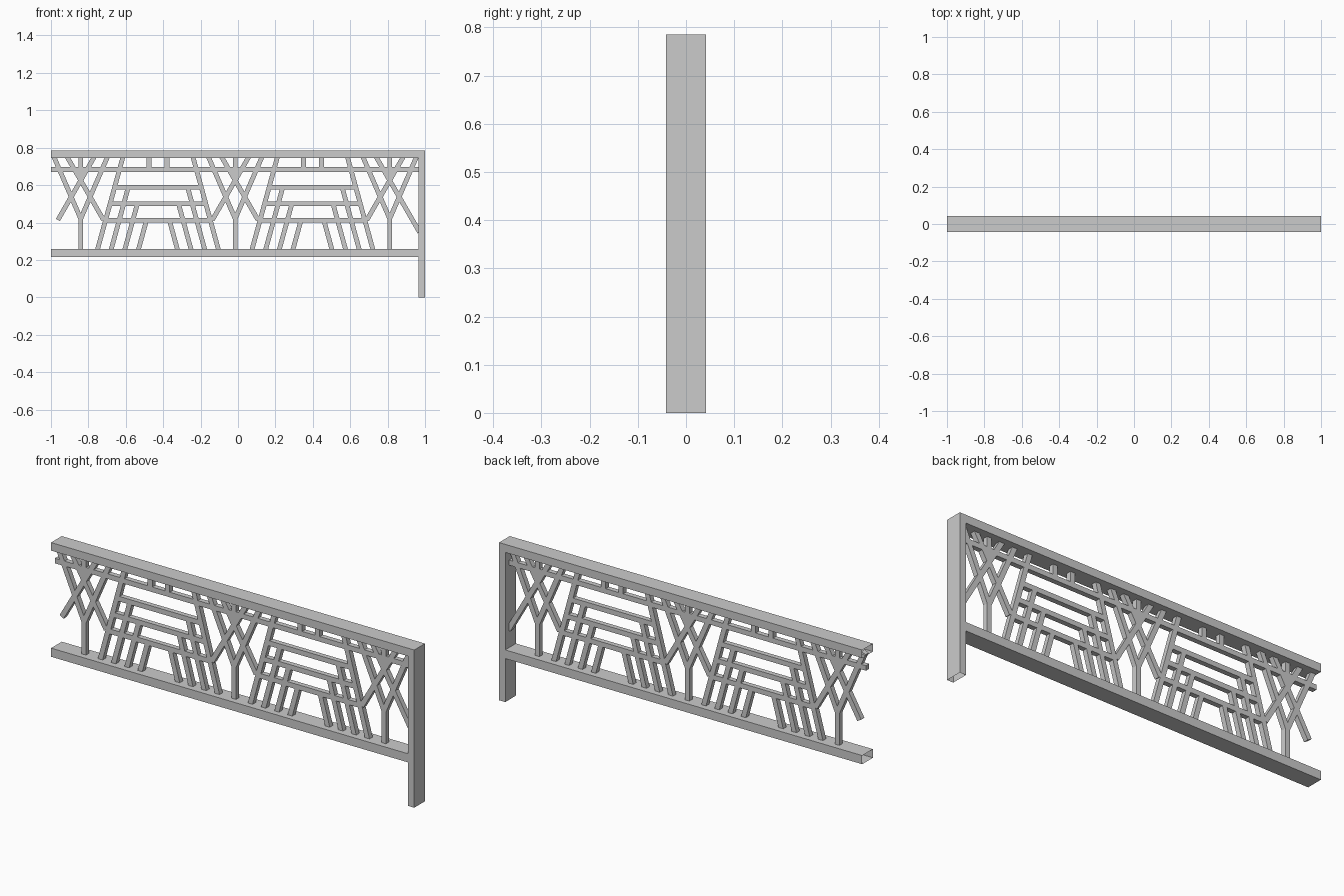
import bpy, bmesh
from mathutils import Vector

if "Cube" in bpy.data.objects:
    bpy.data.objects.remove(bpy.data.objects["Cube"])

W = 0.025           # lattice bar thickness
BOT, TOP = 0.25, 0.755   # lattice ends, slightly inside the rails
PERIOD = 0.826


def bar(bm, x0, z0, x1, z1, w=W, d=W):
    """Square bar in the xz plane, centred on y = 0."""
    a, b = Vector((x0, 0, z0)), Vector((x1, 0, z1))
    t = (b - a).normalized()
    n = Vector((-t.z, 0, t.x)) * w / 2
    y = Vector((0, d / 2, 0))
    rings = [[bm.verts.new(p + s) for s in (n + y, n - y, -n - y, -n + y)] for p in (a, b)]
    for i in range(4):
        j = (i + 1) % 4
        bm.faces.new((rings[0][i], rings[0][j], rings[1][j], rings[1][i]))
    bm.faces.new(rings[0][::-1])
    bm.faces.new(rings[1])


def finish(name, bm):
    bmesh.ops.recalc_face_normals(bm, faces=bm.faces)
    me = bpy.data.meshes.new(name)
    bm.to_mesh(me)
    bm.free()
    ob = bpy.data.objects.new(name, me)
    bpy.context.collection.objects.link(ob)
    return ob


def tube(name, x0, z0, x1, z1, w):
    """Frame member: rectangular tube with open ends."""
    bm = bmesh.new()
    bar(bm, x0, z0, x1, z1, w, 0.084)
    bm.faces.ensure_lookup_table()
    bmesh.ops.delete(bm, geom=bm.faces[-2:], context='FACES_ONLY')
    return finish(name, bm)


# Frame
tube("top_rail", -1, 0.765, 0.966, 0.765, 0.04)
tube("bottom_rail", -1, 0.238, 0.966, 0.238, 0.043)
bm = bmesh.new()
bar(bm, 0.983, 0, 0.983, 0.785, 0.034, 0.084)
bm.faces.ensure_lookup_table()
bmesh.ops.delete(bm, geom=[bm.faces[-2]], context='FACES_ONLY')   # open foot
finish("end_post", bm)
bm = bmesh.new()
bar(bm, -1, 0.683, 0.966, 0.683)
finish("middle_rail", bm)

# Branching motifs: trunk, Y arms and crossing arms
for k in range(3):
    c = -0.841 + k * PERIOD
    bm = bmesh.new()
    bar(bm, c, BOT, c, 0.425)
    bar(bm, c, 0.61, c, TOP)
    for s in (-1, 1):
        bar(bm, c, 0.42, c + s * 0.145, TOP)
        drop = 0.16 if (k == 2 and s == 1) else 0.122
        bar(bm, c - s * 0.075, TOP, c + s * drop, TOP - (drop + 0.075) / 0.577)
    finish(f"branch_motif_{k + 1}", bm)

# Stepped trapezoid motifs between the branches
SL = 0.275


def half_width(i, z):
    return 0.322 - 0.073 * i - SL * (z - 0.26)


steps = [0.588, 0.5, 0.412]
for k in range(2):
    c = -0.428 + k * PERIOD
    bm = bmesh.new()
    for s in (-1, 1):
        for i, z in enumerate([TOP] + steps):
            bar(bm, c + s * half_width(i, BOT), BOT, c + s * half_width(i, z), z)
        bar(bm, c + s * 0.048, 0.683, c + s * 0.048, TOP)
    for z in steps:
        h = half_width(0, z)
        bar(bm, c - h, z, c + h, z)
    finish(f"stepped_motif_{k + 1}", bm)
